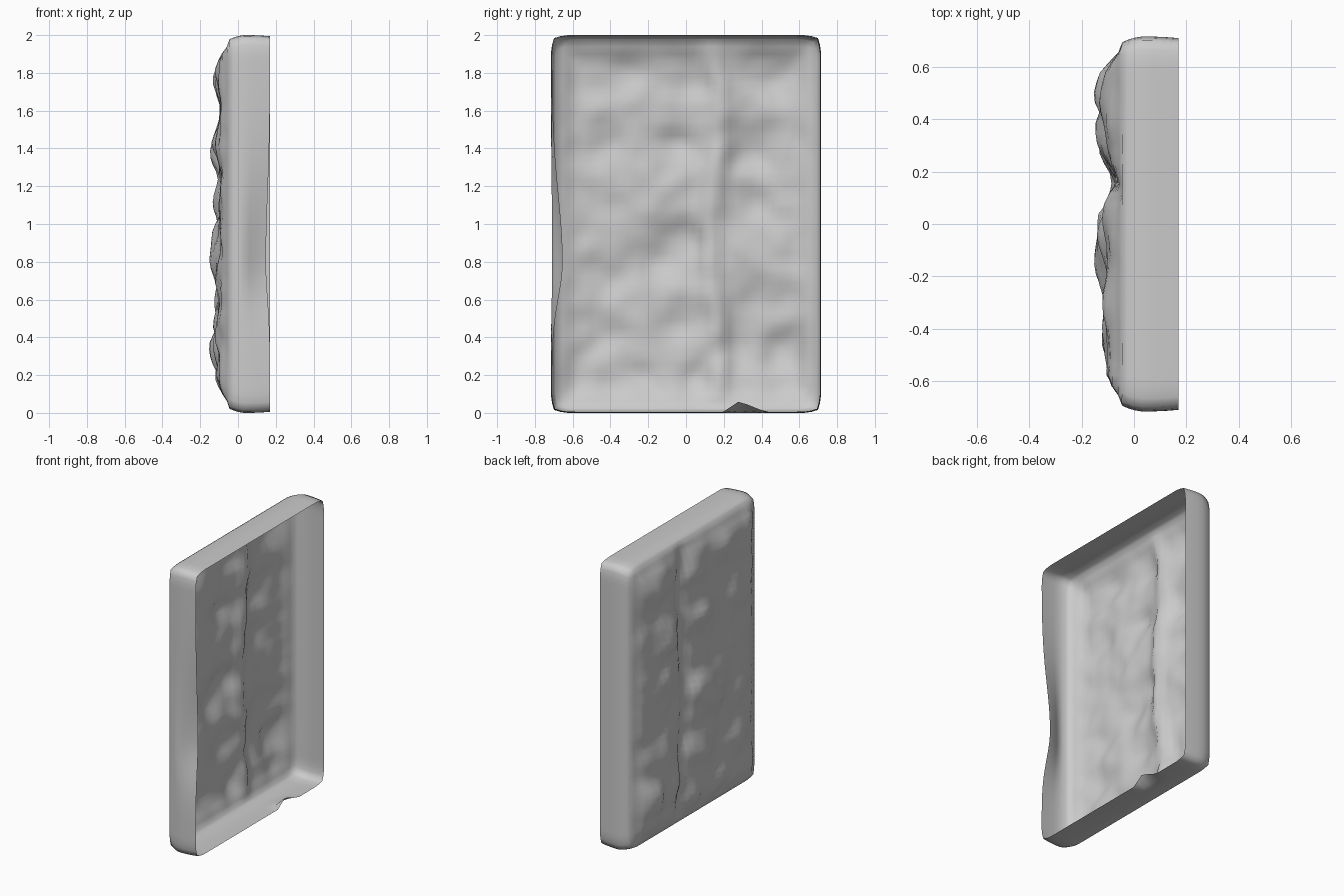
import bpy, bmesh, math
from mathutils import Vector, noise

if "Cube" in bpy.data.objects:
    bpy.data.objects.remove(bpy.data.objects["Cube"])

NY, NZ = 36, 50
HY, H = 0.715, 2.0

# Pockets hammered into the back: y, z, depth, y radius, z radius
POCKETS = [
    (0.46, 1.78, 0.045, 0.14, 0.10), (0.02, 1.75, 0.035, 0.13, 0.09),
    (-0.32, 1.79, 0.032, 0.14, 0.09), (-0.58, 1.74, 0.015, 0.08, 0.10),
    (0.36, 1.39, 0.062, 0.13, 0.13), (-0.04, 1.43, 0.052, 0.12, 0.10),
    (-0.42, 1.43, 0.028, 0.14, 0.12), (0.36, 1.09, 0.045, 0.12, 0.11),
    (0.02, 0.94, 0.040, 0.11, 0.10), (-0.14, 0.82, 0.062, 0.15, 0.14),
    (-0.42, 0.72, 0.030, 0.12, 0.10), (-0.38, 1.10, 0.015, 0.14, 0.09),
    (0.38, 0.58, 0.040, 0.14, 0.11), (0.26, 0.36, 0.050, 0.10, 0.12),
    (-0.04, 0.46, 0.045, 0.12, 0.13), (-0.42, 0.42, 0.032, 0.12, 0.13),
    (-0.60, 0.25, 0.015, 0.08, 0.08), (-0.25, 0.21, 0.026, 0.12, 0.07),
    (0.50, 0.33, 0.068, 0.11, 0.13), (0.05, 0.19, 0.030, 0.10, 0.07),
]


def gauss(d, r):
    return math.exp(-(d / r) ** 2)


def smooth(t):
    t = min(1, max(0, t))
    return t * t * (3 - 2 * t)


def outline(i, j, inset):
    """Grid position in a slightly rounded rectangle."""
    u, v = 2 * i / NY - 1, 2 * j / NZ - 1
    y, z = u * (HY - inset), v * (H / 2 - inset)
    # pull the corners in
    a = max(0, 1 - (HY - abs(u) * HY) / 0.10)
    b = max(0, 1 - (1 - abs(v)) / 0.10)
    y -= math.copysign(0.016 * b * b * abs(u) ** 8, u)
    z -= math.copysign(0.016 * a * a * abs(v) ** 8, v)
    return y, z + H / 2


def floor_x(y, z):
    edge = min(HY - 0.02 - abs(y), z - 0.02, H - 0.02 - z)
    bumps = sum(d * gauss(y - py, ry) * gauss(z - pz, rz)
                for py, pz, d, ry, rz in POCKETS)
    rough = 0.016 * noise.noise(Vector((y * 9, z * 9, 3.1)))
    # upright crease beside the middle
    crease = 0.035 * gauss(y - 0.15 - 0.03 * math.sin(5 * z), 0.055)
    depth = max(0.012, min(0.125, 0.042 + bumps + rough - crease))
    return -0.045 - smooth(edge / 0.12) * depth


bm = bmesh.new()

# Beaten back sheet
grid = [[None] * (NZ + 1) for _ in range(NY + 1)]
for i in range(NY + 1):
    for j in range(NZ + 1):
        y, z = outline(i, j, 0.022)
        grid[i][j] = bm.verts.new((floor_x(y, z), y, z))
for i in range(NY):
    for j in range(NZ):
        bm.faces.new((grid[i][j], grid[i][j + 1],
                      grid[i + 1][j + 1], grid[i + 1][j]))

# Side walls: rings that follow the border of the sheet
border = ([(i, 0) for i in range(NY)] + [(NY, j) for j in range(NZ)] +
          [(i, NZ) for i in range(NY, 0, -1)] + [(0, j) for j in range(NZ, 0, -1)])
prev = [grid[i][j] for i, j in border]
for x, inset in [(-0.025, 0.013), (0.0, 0.005), (0.03, 0.0),
                 (0.07, 0.0), (0.12, 0.002), (0.17, 0.006)]:
    ring = []
    t = smooth((x + 0.01) / 0.18)
    for i, j in border:
        y, z = outline(i, j, inset)
        px = x
        # bowed left wall
        if i == 0:
            w = gauss(z - 0.8, 0.50 if z > 0.8 else 0.27) * t
            y += 0.056 * w
            px -= 0.022 * w
        # nick in the bottom rim
        if j == 0 and x > 0.1:
            k = max(0, min((y - 0.20) / 0.075, (0.42 - y) / 0.13, 1))
            z += 0.052 * k * (1 if x > 0.15 else 0.15)
        ring.append(bm.verts.new((px, y, z)))
    n = len(ring)
    for k in range(n):
        m = (k + 1) % n
        bm.faces.new((prev[k], prev[m], ring[m], ring[k]))
    prev = ring

bmesh.ops.recalc_face_normals(bm, faces=bm.faces)
bm.faces.ensure_lookup_table()
if bm.faces[NZ * NY // 2].normal.x > 0:
    bmesh.ops.reverse_faces(bm, faces=bm.faces)

mesh = bpy.data.meshes.new("dented_panel")
bm.to_mesh(mesh)
bm.free()
panel = bpy.data.objects.new("dented_panel", mesh)
bpy.context.collection.objects.link(panel)
bpy.context.view_layer.objects.active = panel
panel.select_set(True)
bpy.ops.object.shade_smooth_by_angle(angle=math.radians(80))
